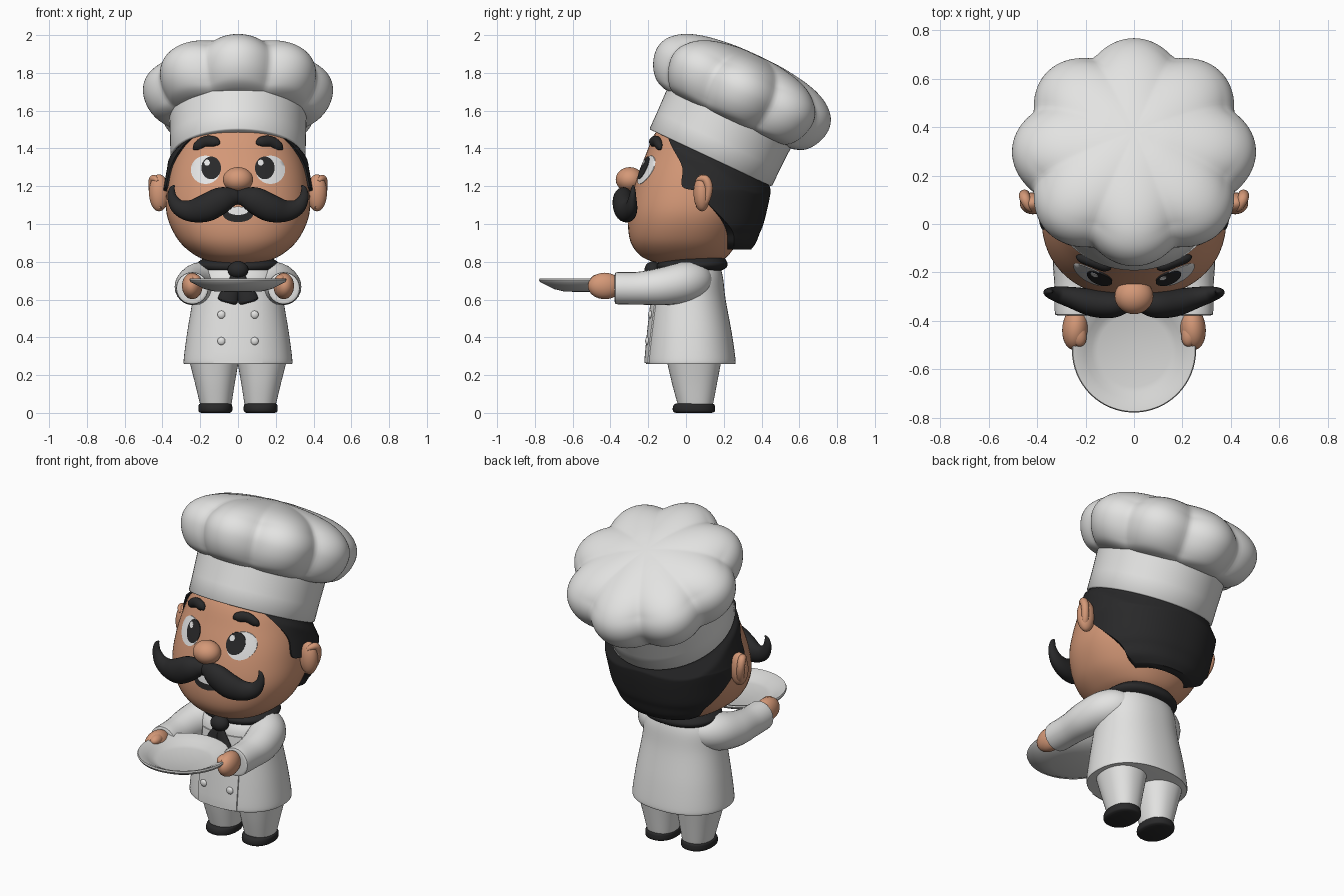
import bpy, bmesh, math
from mathutils import Vector, Matrix

if "Cube" in bpy.data.objects:
    bpy.data.objects.remove(bpy.data.objects["Cube"])

def material(name, c):
    m = bpy.data.materials.new(name)
    m.diffuse_color = (*c, 1)
    m.use_nodes = True
    m.node_tree.nodes["Principled BSDF"].inputs["Base Color"].default_value = m.diffuse_color
    return m

WHITE = material("cloth white", (0.77, 0.77, 0.76))
PLATE = material("plate grey", (0.66, 0.66, 0.65))
SKIN = material("skin", (0.66, 0.315, 0.185))
BLACK = material("soft black", (0.022, 0.022, 0.023))
EYE = material("eye white", (0.8, 0.8, 0.8))

def finish(name, bm, mat, angle=50):
    bmesh.ops.recalc_face_normals(bm, faces=bm.faces)
    me = bpy.data.meshes.new(name)
    bm.to_mesh(me)
    bm.free()
    me.materials.append(mat)
    me.polygons.foreach_set("use_smooth", [True] * len(me.polygons))
    me.set_sharp_from_angle(angle=math.radians(angle))
    ob = bpy.data.objects.new(name, me)
    bpy.context.collection.objects.link(ob)
    return ob

def skin_rows(name, rows, mat, angle=50):
    """Closed loops of points joined into a capped solid."""
    bm = bmesh.new()
    vs = [[bm.verts.new(p) for p in r] for r in rows]
    n = len(rows[0])
    for a, b in zip(vs, vs[1:]):
        for i in range(n):
            j = (i + 1) % n
            bm.faces.new((a[i], a[j], b[j], b[i]))
    bm.faces.new(vs[0])
    bm.faces.new(vs[-1])
    return finish(name, bm, mat, angle)

def smooth(keys, n=6):
    """Catmull-Rom resampling of key tuples."""
    k = [keys[0]] + list(keys) + [keys[-1]]
    out = []
    for i in range(1, len(k) - 2):
        for j in range(n):
            t = j / n
            out.append(tuple(0.5 * (2*b + (c-a)*t + (2*a-5*b+4*c-d)*t*t + (3*b-a-3*c+d)*t**3)
                             for a, b, c, d in zip(*k[i-1:i+3])))
    return out + [tuple(keys[-1])]

P = 2.25
def sp(v, e=2 / P):
    return math.copysign(abs(v) ** e, v)

def section_point(s, th, cx=0.0, k=1.0):
    """Point on section (z, half width, y front, y back); th = 0 is the front."""
    cy, d = (s[2] + s[3]) / 2, (s[3] - s[2]) / 2
    return (cx + k * s[1] * sp(math.sin(th)), cy - k * d * sp(math.cos(th)), s[0])

def loft(name, keys, mat, cx=0.0, n=64, angle=50, lean=0.0):
    rows = [[section_point(s, 2*math.pi*i/n, cx + lean * s[0]) for i in range(n)] for s in smooth(keys)]
    return skin_rows(name, rows, mat, angle)

def front_y(keys, x, z):
    ss = smooth(keys)
    for a, b in zip(ss, ss[1:]):
        if a[0] <= z <= b[0]:
            t = (z - a[0]) / (b[0] - a[0])
            s = [u + (v - u) * t for u, v in zip(a, b)]
            break
    q = max(0, 1 - abs(x / s[1]) ** P) ** (1 / P)
    return (s[2] + s[3]) / 2 - q * (s[3] - s[2]) / 2

def decal(name, keys, x, z, rx, rz, mat, off):
    """Thin oval plate that follows the front of a lofted body."""
    rows = []
    for k, o in ((1, -0.006), (1, off), (0.8, off), (0.55, off), (0.3, off), (0.05, off)):
        row = []
        for i in range(32):
            a = 2 * math.pi * i / 32
            px, pz = x + k * rx * math.cos(a), z + k * rz * math.sin(a)
            row.append((px, front_y(keys, px, pz) - o, pz))
        rows.append(row)
    return skin_rows(name, rows, mat)

def tube(name, keys, mat, ref=(0, 1, 0), n=24, flat=1.0):
    """Tapered tube along (x, y, z, radius); flat squashes along ref."""
    pts = smooth(keys)
    rows = []
    for i, p in enumerate(pts):
        t = (Vector(pts[min(i+1, len(pts)-1)][:3]) - Vector(pts[max(i-1, 0)][:3])).normalized()
        u = t.cross(Vector(ref)).normalized()
        v = u.cross(t)
        e = p[3]
        rows.append([Vector(p[:3]) + u*e*math.cos(2*math.pi*j/n) + v*e*flat*math.sin(2*math.pi*j/n)
                     for j in range(n)])
    return skin_rows(name, rows, mat)

def ball(name, loc, size, mat, rot=None):
    bm = bmesh.new()
    m = Matrix.Translation(loc) @ (rot or Matrix()) @ Matrix.Diagonal((*size, 1))
    bmesh.ops.create_uvsphere(bm, u_segments=32, v_segments=18, radius=1, matrix=m)
    return finish(name, bm, mat)

def lathe(name, prof, mat, m, n=64, lobe=None, angle=50):
    rows = []
    for r, z in prof:
        row = []
        for i in range(n):
            a = 2 * math.pi * i / n
            p = lobe(r, z, a) if lobe else (r, z)
            row.append(m @ Vector((p[0] * math.sin(a), -p[0] * math.cos(a), p[1])))
        rows.append(row)
    return skin_rows(name, rows, mat, angle)

# Head
HEAD = [(0.79, 0.07, -0.11, 0.12), (0.802, 0.15, -0.18, 0.18), (0.84, 0.235, -0.25, 0.23),
        (0.92, 0.32, -0.298, 0.28), (1.05, 0.377, -0.305, 0.34), (1.2, 0.375, -0.275, 0.38),
        (1.35, 0.345, -0.22, 0.4), (1.5, 0.29, -0.15, 0.4), (1.6, 0.2, -0.02, 0.36)]
loft("head", HEAD, SKIN)
ball("nose", (0, -0.298, 1.235), (0.08, 0.074, 0.066), SKIN)

# Hat, tilted back
TILT = Matrix.Translation((0, 0.13, 1.35)) @ Matrix.Rotation(math.radians(-25.1), 4, 'X')
lathe("hat_band", [(0.335, 0.0), (0.352, 0.0), (0.358, 0.006), (0.359, 0.1), (0.364, 0.26)], WHITE, TILT, angle=60)

def lobes(r, z, a):
    dip = 1 - (math.cos(4 * a) ** 2 + 0.02) ** 0.42   # softened crease between lobes
    w = min(1, r / 0.45) ** 2
    return r * (1 - 0.13 * dip * w), z - 0.03 * dip * w * max(0, (z - 0.38) / 0.2)

PUFF = smooth([(0.33, 0.225), (0.38, 0.228), (0.44, 0.257), (0.485, 0.32), (0.503, 0.395), (0.487, 0.46),
               (0.44, 0.512), (0.37, 0.55), (0.28, 0.575), (0.16, 0.592), (0.07, 0.597), (0.01, 0.598)], 5)
lathe("hat_puff", PUFF, WHITE, TILT, 160, lobes, angle=80)

# Hair: shell round the back and sides, (z, width, front, back, front edge y), tucked under the hat
HAIR = [(0.865, 0.27, -0.27, 0.345, 0.255), (0.9, 0.33, -0.3, 0.37, 0.255), (0.95, 0.355, -0.305, 0.39, 0.25),
        (1.0, 0.375, -0.31, 0.41, 0.22), (1.1, 0.388, -0.3, 0.435, 0.125), (1.17, 0.396, -0.285, 0.448, 0.06),
        (1.2, 0.393, -0.275, 0.45, -0.02), (1.3, 0.375, -0.24, 0.46, -0.02), (1.4, 0.36, -0.2, 0.46, -0.07),
        (1.5, 0.33, -0.16, 0.45, -0.12)]
UNTILT = TILT.inverted()
def tuck(p):
    q = UNTILT @ Vector(p)
    r = math.hypot(q.x, q.y)
    f = min(1, (0.345 + max(0, -q.z) * 0.8) / r)
    return TILT @ Vector((q.x * f, q.y * f, q.z))

rows = []
for s in smooth(HAIR, 8):
    cy, d = (s[2] + s[3]) / 2, (s[3] - s[2]) / 2
    t0 = math.acos(-sp((s[4] - cy) / d, P / 2))
    ths = [t0 + (2 * math.pi - 2 * t0) * i / 64 for i in range(65)]
    rows.append([tuck(section_point(s, t)) for t in ths]
                + [tuck(section_point(s, t, 0, 0.84)) for t in reversed(ths)])
skin_rows("hair", rows, BLACK)

# Face details
decal("mouth", HEAD, 0, 1.05, 0.08, 0.04, BLACK, 0.004)
decal("teeth", HEAD, 0, 1.07, 0.055, 0.022, EYE, 0.008)
for s, side in ((-1, "right"), (1, "left")):
    decal(side + "_eye_white", HEAD, s * 0.172, 1.287, 0.078, 0.075, EYE, 0.003)
    decal(side + "_iris", HEAD, s * 0.142, 1.297, 0.052, 0.06, BLACK, 0.006)
    decal(side + "_eye_glint", HEAD, s * 0.142 - 0.022, 1.325, 0.015, 0.016, EYE, 0.009)
    brow = [(0.235, 1.395, 0.006), (0.215, 1.412, 0.024), (0.17, 1.437, 0.029), (0.12, 1.434, 0.026), (0.1, 1.422, 0.006)]
    tube(side + "_eyebrow", [(s*x, front_y(HEAD, x, z) - 0.004, z, r) for x, z, r in brow], BLACK, flat=0.8)
    # Moustache half with curled tip
    tube(side + "_moustache", [(-s*0.01, -0.32, 1.135, 0.03), (s*0.03, -0.325, 1.14, 0.05), (s*0.09, -0.333, 1.125, 0.07),
         (s*0.17, -0.325, 1.085, 0.073), (s*0.25, -0.305, 1.07, 0.058), (s*0.315, -0.29, 1.09, 0.042),
         (s*0.348, -0.283, 1.14, 0.026), (s*0.349, -0.28, 1.185, 0.015), (s*0.335, -0.28, 1.205, 0.003)], BLACK, flat=0.78)
    # Ear with raised rim
    ball(side + "_ear", (s * 0.418, 0.085, 1.165), (0.053, 0.045, 0.098), SKIN)
    tube(side + "_ear_rim", [(s*0.425, 0.055, 1.225, 0.008), (s*0.437, 0.075, 1.237, 0.018), (s*0.45, 0.105, 1.235, 0.022),
         (s*0.452, 0.12, 1.19, 0.022), (s*0.442, 0.108, 1.13, 0.02), (s*0.425, 0.08, 1.095, 0.018),
         (s*0.405, 0.06, 1.09, 0.008)], SKIN, ref=(1, 0, 0))

# Jacket with front flap and buttons
JACKET = [(0.26, 0.28, -0.205, 0.255), (0.275, 0.288, -0.213, 0.263), (0.42, 0.27, -0.2, 0.243),
          (0.6, 0.24, -0.18, 0.21), (0.72, 0.225, -0.165, 0.195), (0.79, 0.18, -0.12, 0.175)]
loft("jacket", JACKET, WHITE)
xs = [-0.13 + 0.26 * i / 16 for i in range(17)]
rows = []
for k in range(16):
    z = 0.264 + 0.43 * k / 15
    ys = [front_y(JACKET, x, z) for x in xs]
    rows.append([(x, y - 0.007, z) for x, y in zip(xs, ys)] + [(x, y + 0.02, z) for x, y in reversed(list(zip(xs, ys)))])
skin_rows("jacket_flap", rows, WHITE)
for s in (-1, 1):
    for z in (0.38, 0.52):
        ball("button", (s * 0.088, front_y(JACKET, 0.088, z) - 0.008, z), (0.021, 0.012, 0.021), WHITE)

# Neckerchief
loft("neckerchief", [(0.75, 0.19, -0.14, 0.18), (0.767, 0.215, -0.155, 0.212), (0.79, 0.22, -0.15, 0.22),
                     (0.82, 0.18, -0.1, 0.205)], BLACK)
ball("neckerchief_knot", (0, -0.175, 0.757), (0.055, 0.045, 0.045), BLACK)

for s, side in ((-1, "right"), (1, "left")):
    tube(side + "_neckerchief_tail", [(s*0.0, -0.18, 0.75, 0.02), (s*0.025, -0.19, 0.68, 0.036),
         (s*0.05, -0.196, 0.61, 0.052), (s*0.056, -0.196, 0.59, 0.05), (s*0.058, -0.196, 0.583, 0.03)], BLACK, flat=0.5)
    # Arm, cuff and hand
    tube(side + "_sleeve", [(s*0.08, 0.09, 0.72, 0.05), (s*0.14, 0.055, 0.705, 0.095), (s*0.2, -0.01, 0.69, 0.107),
         (s*0.235, -0.12, 0.67, 0.1), (s*0.242, -0.25, 0.66, 0.087), (s*0.242, -0.36, 0.66, 0.085),
         (s*0.242, -0.375, 0.66, 0.08), (s*0.242, -0.378, 0.66, 0.06)], WHITE, ref=(0, 0, 1))
    ball(side + "_hand", (s*0.242, -0.43, 0.672), (0.054, 0.09, 0.07), SKIN, Matrix.Rotation(s*0.1, 4, 'Z'))
    ball(side + "_thumb", (s*0.23, -0.455, 0.705), (0.034, 0.052, 0.03), SKIN, Matrix.Rotation(-s*0.2, 4, 'Z'))
    # Leg and shoe
    loft(side + "_leg", [(0.035, 0.08, -0.04, 0.14), (0.06, 0.086, -0.048, 0.146), (0.16, 0.106, -0.075, 0.165),
                         (0.29, 0.134, -0.105, 0.19)], WHITE, s * 0.116, 40, lean=s * 0.04)
    loft(side + "_shoe", [(0.0, 0.075, -0.055, 0.135), (0.008, 0.088, -0.068, 0.152), (0.028, 0.09, -0.07, 0.154),
                          (0.046, 0.085, -0.06, 0.148), (0.054, 0.06, -0.03, 0.12)], BLACK, s * 0.12, 40)

# Plate
lathe("plate", [(0.01, 0.64), (0.12, 0.642), (0.175, 0.655), (0.25, 0.692), (0.256, 0.704), (0.252, 0.712),
                (0.235, 0.708), (0.2, 0.69), (0.175, 0.674), (0.15, 0.666), (0.01, 0.664)],
      PLATE, Matrix.Translation((0, -0.522, 0)), 64)
